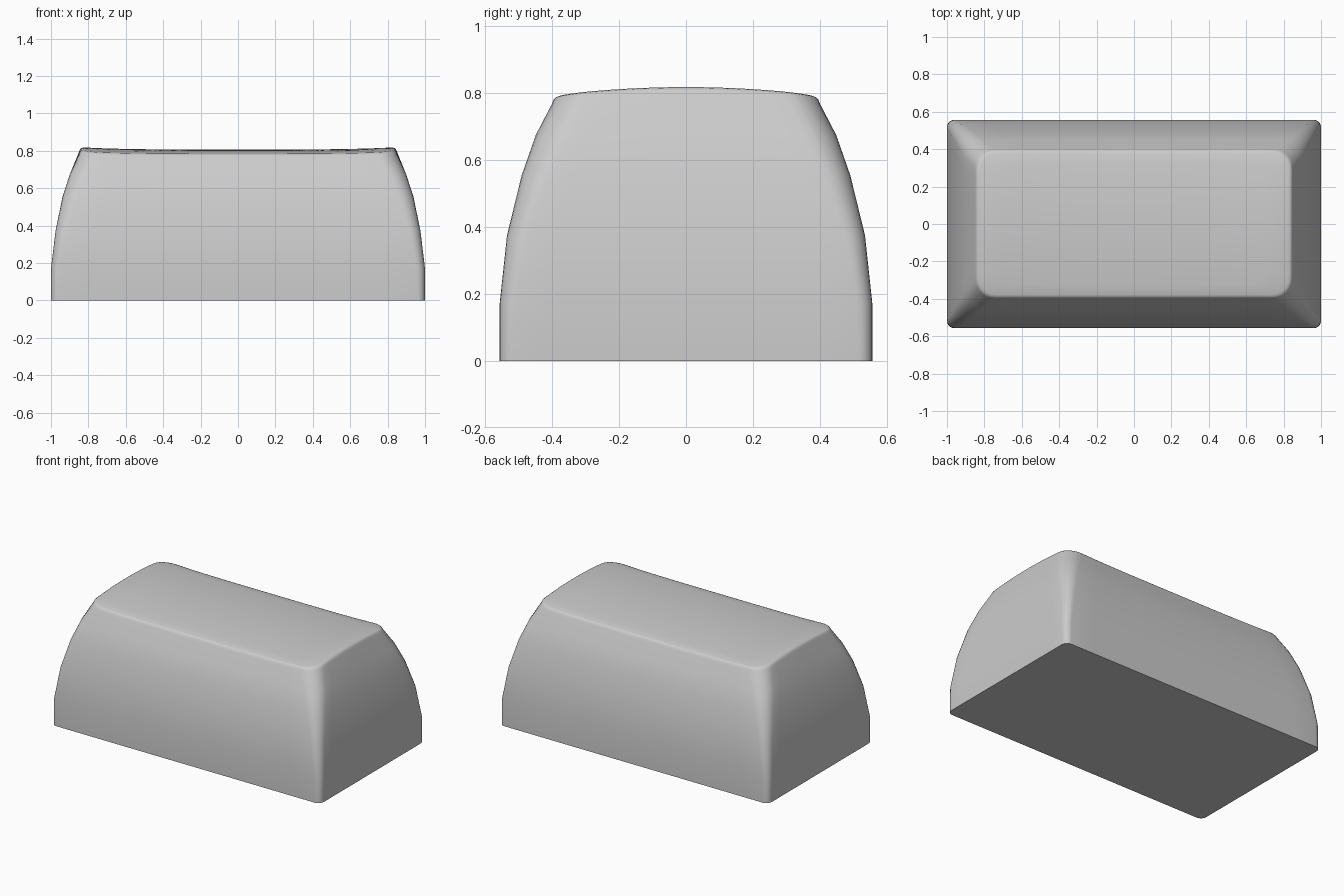
import bpy, bmesh, math

if "Cube" in bpy.data.objects:
    bpy.data.objects.remove(bpy.data.objects["Cube"])

SIDE, ARC = 12, 6   # subdivisions per straight side and per corner


def rounded_rect(hx, hy, r):
    """Counter-clockwise outline with the same point count at every size."""
    pts = []
    corners = [(1, 1, 0), (-1, 1, 90), (-1, -1, 180), (1, -1, 270)]
    for sx, sy, a0 in corners:
        for i in range(ARC + 1):
            a = math.radians(a0 + 90 * i / ARC)
            pts.append((sx * (hx - r) + r * math.cos(a), sy * (hy - r) + r * math.sin(a)))
    out, n = [], ARC + 1
    for c in range(4):
        out += pts[c * n:(c + 1) * n]
        p, q = pts[(c + 1) * n - 1], pts[((c + 1) * n) % len(pts)]
        for i in range(1, SIDE):
            t = i / SIDE
            out.append((p[0] + (q[0] - p[0]) * t, p[1] + (q[1] - p[1]) * t))
    return out


def top_z(x, y):
    """Top surface: crowned front to back, lifting slightly at both ends."""
    return 0.807 + 0.011 * (abs(x) / 0.82) ** 4 - 0.024 * (y / 0.39) ** 2


bm = bmesh.new()
rings = []

# Curved side walls: half width, half depth, height, corner radius
walls = [(1.0, 0.557, 0.0, 0.04), (1.0, 0.557, 0.17, 0.045), (0.975, 0.535, 0.375, 0.06),
         (0.938, 0.491, 0.555, 0.08), (0.899, 0.449, 0.675, 0.095)]
for hx, hy, z, r in walls:
    rings.append([bm.verts.new((x, y, z)) for x, y in rounded_rect(hx, hy, r)])

# Small rounded lip that follows the crowned top
lip = [(0.849, 0.401, -0.022, 0.10), (0.844, 0.396, -0.010, 0.10),
       (0.836, 0.389, -0.003, 0.095), (0.824, 0.378, 0.0, 0.09)]
for hx, hy, dz, r in lip:
    rings.append([bm.verts.new((x, y, top_z(x, y) + dz)) for x, y in rounded_rect(hx, hy, r)])

# Top surface as shrinking rings
for s in (0.85, 0.68, 0.5, 0.32, 0.15):
    pts = rounded_rect(0.824, 0.378, 0.09)
    rings.append([bm.verts.new((x * s, y * s, top_z(x * s, y * s))) for x, y in pts])

n = len(rings[0])
for a, b in zip(rings, rings[1:]):
    for i in range(n):
        j = (i + 1) % n
        bm.faces.new((a[i], a[j], b[j], b[i]))
bm.faces.new(rings[-1])
bm.faces.new(rings[0][::-1])   # flat base
bmesh.ops.recalc_face_normals(bm, faces=bm.faces)

mesh = bpy.data.meshes.new("wide_keycap")
bm.to_mesh(mesh)
bm.free()
keycap = bpy.data.objects.new("wide_keycap", mesh)
bpy.context.collection.objects.link(keycap)
bpy.context.view_layer.objects.active = keycap
keycap.select_set(True)
bpy.ops.object.shade_smooth_by_angle(angle=math.radians(40))
